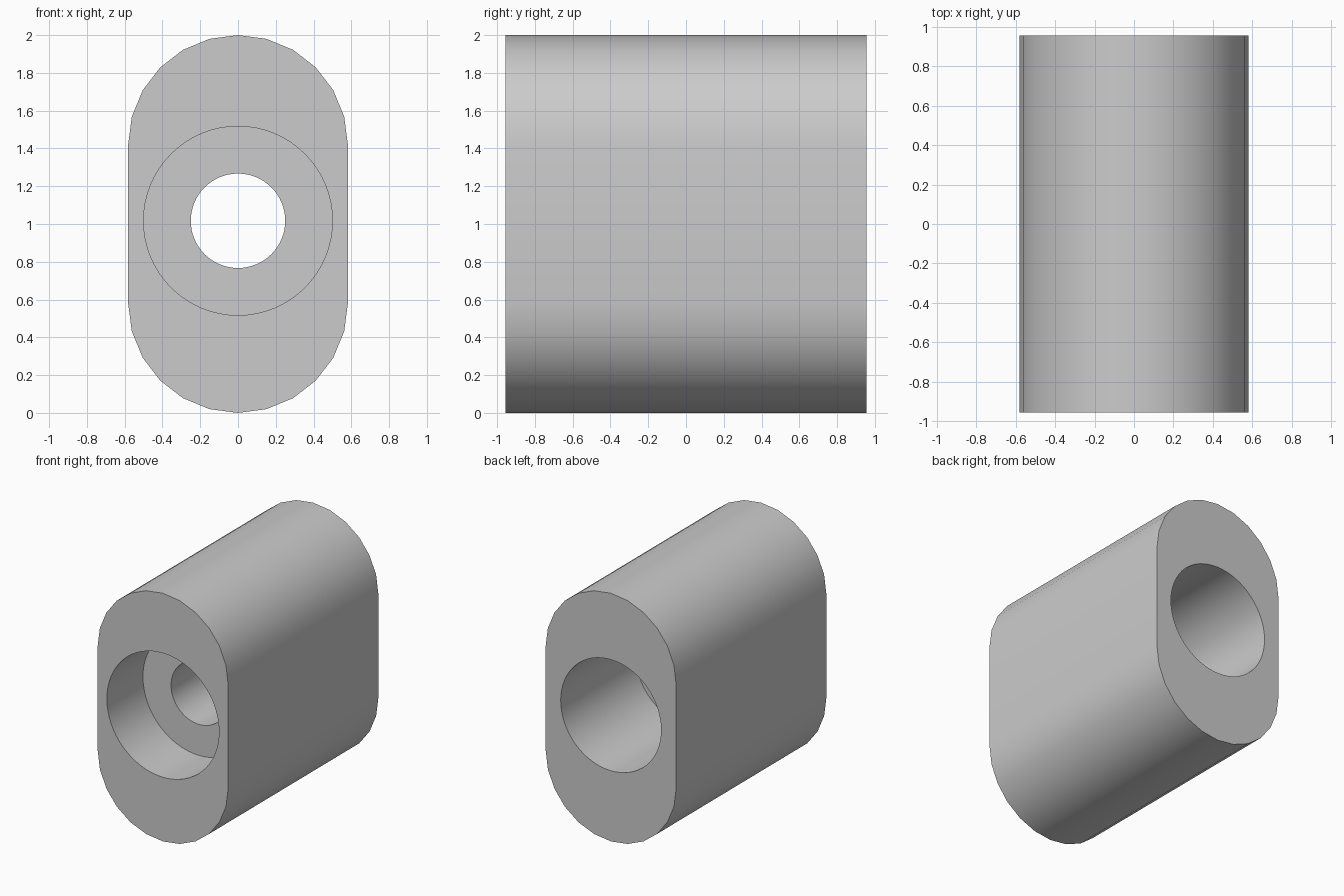
import bpy
import bmesh
from math import sin, cos, pi

cube = bpy.data.objects.get("Cube")
if cube:
    bpy.data.objects.remove(cube, do_unlink=True)

HALF_DEPTH = 0.956
RADIUS = 0.582       # rounded top and bottom of the block
ARC_STEPS = 12
BORE_Z = 1.017

grey = bpy.data.materials.new("plain grey")
grey.use_nodes = True
colour = (0.6, 0.6, 0.6, 1)
grey.diffuse_color = colour
grey.node_tree.nodes["Principled BSDF"].inputs["Base Color"].default_value = colour


def make_object(name, bm):
    bmesh.ops.recalc_face_normals(bm, faces=bm.faces)
    mesh = bpy.data.meshes.new(name)
    bm.to_mesh(mesh)
    bm.free()
    mesh.materials.append(grey)
    obj = bpy.data.objects.new(name, mesh)
    bpy.context.collection.objects.link(obj)
    return obj


def loft(name, rings):
    """Join equal-sized rings of points in order and cap both ends."""
    bm = bmesh.new()
    loops = [[bm.verts.new(p) for p in ring] for ring in rings]
    for a, b in zip(loops, loops[1:]):
        for i in range(len(a)):
            j = (i + 1) % len(a)
            bm.faces.new((a[i], a[j], b[j], b[i]))
    bm.faces.new(loops[0])
    bm.faces.new(loops[-1])
    return make_object(name, bm)


# Block: rounded-end outline running front to back
def outline(y):
    points = []
    for start, centre_z in ((0, 2 - RADIUS), (pi, RADIUS)):
        for i in range(ARC_STEPS + 1):
            a = start + pi * i / ARC_STEPS
            points.append((RADIUS * cos(a), y, centre_z + RADIUS * sin(a)))
    return points


block = loft("bored_block", [outline(-HALF_DEPTH), outline(HALF_DEPTH)])


# Stepped bore: wide front recess, narrow neck, medium rear recess
def circle(radius, y, sides=64):
    return [(radius * cos(2 * pi * i / sides), y,
             BORE_Z + radius * sin(2 * pi * i / sides)) for i in range(sides)]


steps = [(0.5, -1.1), (0.5, -0.496), (0.25, -0.496),
         (0.25, 0), (0.448, 0), (0.448, 1.1)]
cutter = loft("bore_cutter", [circle(r, y) for r, y in steps])
cutter.hide_render = True

bore = block.modifiers.new("bore", 'BOOLEAN')
bore.operation = 'DIFFERENCE'
bore.solver = 'EXACT'
bore.object = cutter

bpy.ops.object.select_all(action='DESELECT')
block.select_set(True)
bpy.context.view_layer.objects.active = block
bpy.ops.object.modifier_apply(modifier=bore.name)
bpy.data.objects.remove(cutter, do_unlink=True)

# Smooth walls with crisp rims
bpy.ops.object.shade_smooth_by_angle(angle=pi / 6)
